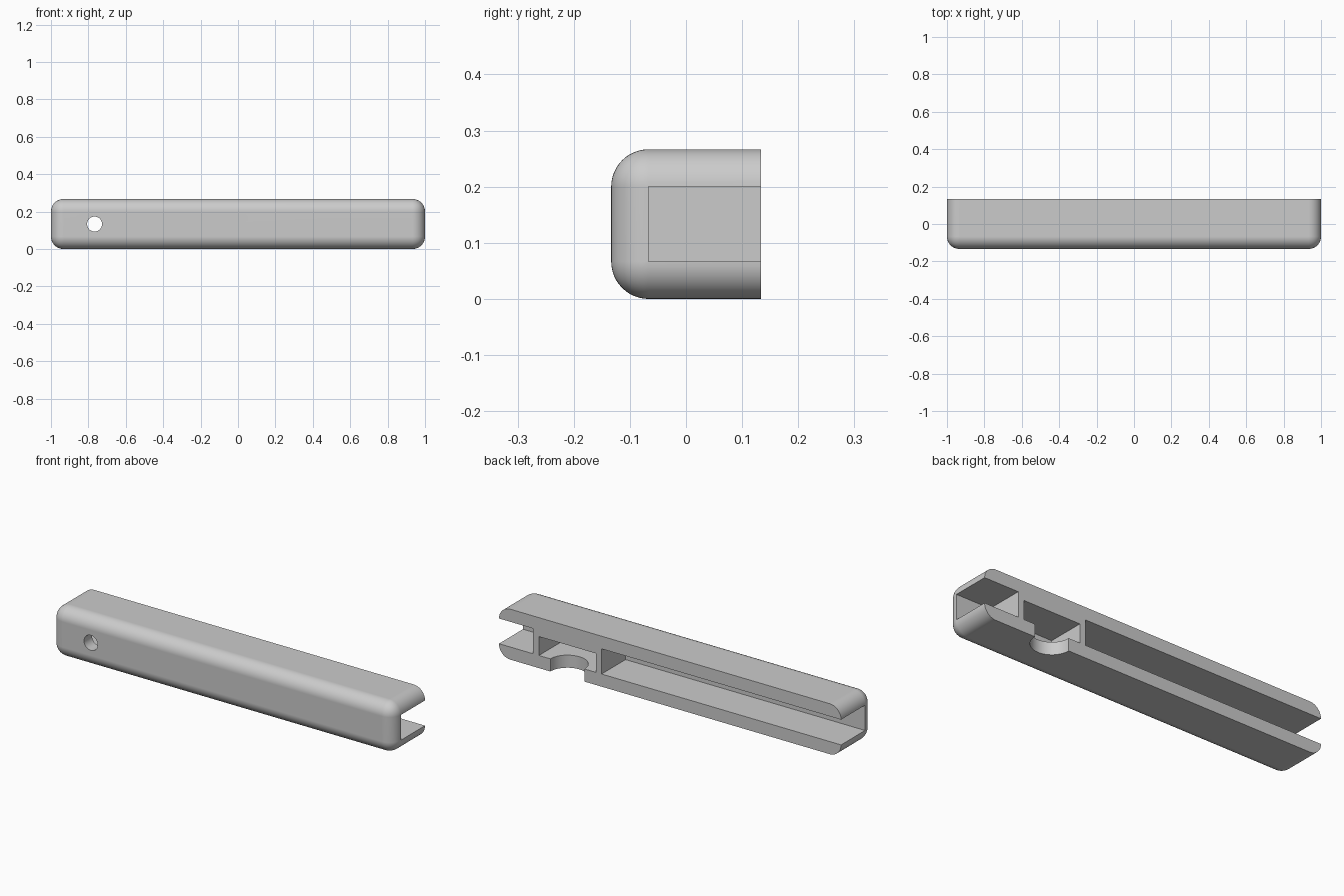
import bpy
import bmesh
from math import radians
from mathutils import Matrix, Vector

cube = bpy.data.objects.get("Cube")
if cube:
    bpy.data.objects.remove(cube, do_unlink=True)

U = 1 / 15            # wall thickness and corner radius
HALF = 2 * U          # half of the square section
TOP = 4 * U

grey = bpy.data.materials.new("plain_grey")
grey.use_nodes = True
COLOUR = (0.6, 0.6, 0.6, 1)
grey.diffuse_color = COLOUR
grey.node_tree.nodes["Principled BSDF"].inputs["Base Color"].default_value = COLOUR


def to_object(name, bm):
    mesh = bpy.data.meshes.new(name)
    bm.to_mesh(mesh)
    bm.free()
    obj = bpy.data.objects.new(name, mesh)
    obj.data.materials.append(grey)
    bpy.context.collection.objects.link(obj)
    return obj


def block(low, high):
    low, high = Vector(low), Vector(high)
    bm = bmesh.new()
    place = Matrix.Translation((low + high) / 2) @ Matrix.Diagonal((*(high - low), 1))
    bmesh.ops.create_cube(bm, size=1, matrix=place)
    return bm


def rod(radius, depth, centre, turn=0):
    bm = bmesh.new()
    place = Matrix.Translation(centre) @ Matrix.Rotation(radians(turn), 4, "X")
    bmesh.ops.create_cone(bm, cap_ends=True, segments=48, radius1=radius,
                          radius2=radius, depth=depth, matrix=place)
    return bm


def carve(target, name, bm):
    cutter = to_object(name, bm)
    cutter.hide_render = True
    mod = target.modifiers.new(name, "BOOLEAN")
    mod.operation = "DIFFERENCE"
    mod.solver = "EXACT"
    mod.object = cutter
    bpy.context.view_layer.objects.active = target
    bpy.ops.object.modifier_apply(modifier=mod.name)
    bpy.data.objects.remove(cutter, do_unlink=True)


# Body: bar rounded on every edge except those of the flat back
bm = block((-1, -HALF, 0), (1, HALF, TOP))
edges = [e for e in bm.edges if not all(v.co.y > 0 for v in e.verts)]
bmesh.ops.bevel(bm, geom=edges, offset=U, offset_type="OFFSET",
                segments=12, profile=0.5, affect="EDGES")
body = to_object("channel_body", bm)

# Pockets open at the back: long channel, middle pocket, end pocket
BACK = HALF + 0.1
pockets = {
    "long_channel": (-1.1, 0.4, 3 * U),
    "middle_pocket": (0.4 + U / 2, 0.8 - U / 2, 2.5 * U),
    "end_pocket": (0.8, 1.1, 3 * U),
}
for name, (x0, x1, ceiling) in pockets.items():
    carve(body, name, block((x0, -U, U), (x1, BACK, ceiling)))

# Half-round notch through the lower wall under the middle pocket
carve(body, "round_notch", rod(1.5 * U, 3 * U, (0.6, HALF, 0)))

# Small hole through the front wall
carve(body, "front_hole", rod(0.04, 2 * U, (-0.767, -HALF, HALF), 90))

# Smooth roundings with crisp pocket edges
bpy.ops.object.select_all(action="DESELECT")
body.select_set(True)
bpy.context.view_layer.objects.active = body
bpy.ops.object.shade_smooth_by_angle(angle=radians(30))
weighted = body.modifiers.new("even_shading", "WEIGHTED_NORMAL")
weighted.keep_sharp = True
